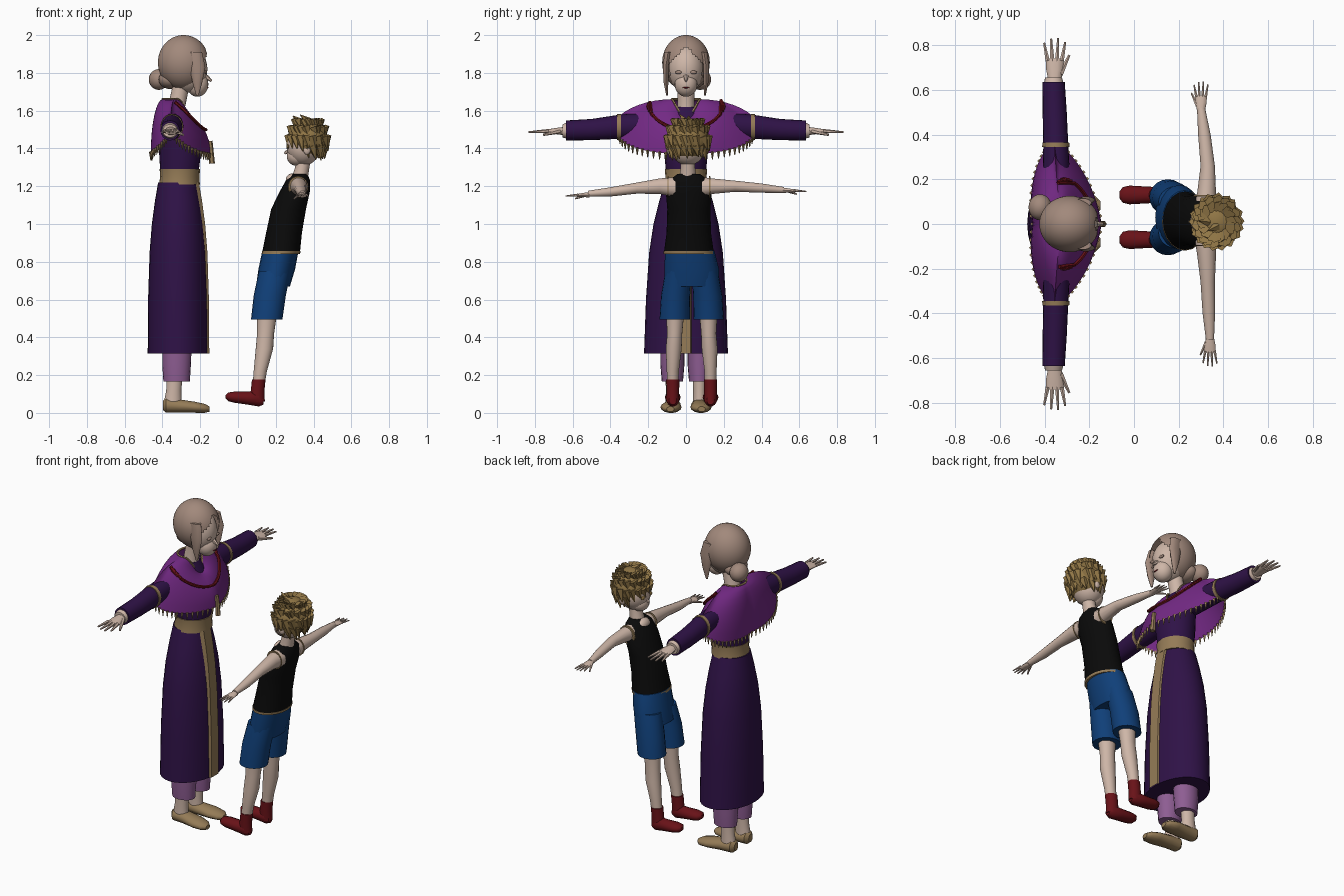
import bpy, bmesh, random
from math import sin, cos, pi
from mathutils import Vector, Matrix

random.seed(4)
if "Cube" in bpy.data.objects:
    bpy.data.objects.remove(bpy.data.objects["Cube"])


def material(name, *rgb):
    m = bpy.data.materials.new(name)
    m.use_nodes = True
    m.diffuse_color = (*rgb, 1)
    m.node_tree.nodes["Principled BSDF"].inputs["Base Color"].default_value = (*rgb, 1)
    return m


skin = material("skin", .62, .47, .39)
ash = material("ash_brown_hair", .36, .25, .2)
plum = material("dark_plum", .028, .006, .062)
violet = material("violet", .17, .022, .23)
gold = material("dull_gold", .3, .2, .095)
red = material("dark_red", .14, .006, .009)
mauve = material("mauve", .27, .11, .29)
black = material("black", .003, .003, .003)
blue = material("blue", .005, .05, .19)
blond = material("dark_blond_hair", .28, .18, .06)


def finish(name, bm, mat):
    bmesh.ops.recalc_face_normals(bm, faces=bm.faces)
    mesh = bpy.data.meshes.new(name)
    bm.to_mesh(mesh)
    bm.free()
    mesh.materials.append(mat)
    ob = bpy.data.objects.new(name, mesh)
    bpy.context.collection.objects.link(ob)
    bpy.ops.object.select_all(action="DESELECT")
    ob.select_set(True)
    bpy.context.view_layer.objects.active = ob
    bpy.ops.object.shade_smooth_by_angle(angle=.7)
    return ob


def skin_rows(bm, rows, closed=True):
    for low, high in zip(rows, rows[1:]):
        n = len(low)
        for i in range(n if closed else n - 1):
            j = (i + 1) % n
            bm.faces.new((low[i], low[j], high[j], high[i]))


def loft(name, mat, rings, axis="z", n=20):
    """Elliptical rings (x, y, z, a, b) joined along an axis."""
    bm = bmesh.new()
    rows = []
    for x, y, z, a, b in rings:
        row = []
        for i in range(n):
            u, v = a * cos(2 * pi * i / n), b * sin(2 * pi * i / n)
            off = {"z": (u, v, 0), "y": (u, 0, v), "x": (0, u, v)}[axis]
            row.append(bm.verts.new(Vector((x, y, z)) + Vector(off)))
        rows.append(row)
    skin_rows(bm, rows)
    bm.faces.new(rows[0])
    bm.faces.new(rows[-1])
    return finish(name, bm, mat)


def ball(name, mat, centre, radii, hole=None, seg=24):
    bm = bmesh.new()
    bmesh.ops.create_uvsphere(bm, u_segments=seg, v_segments=seg * 2 // 3, radius=1,
                              matrix=Matrix.Translation(centre) @ Matrix.Diagonal((*radii, 1)))
    if hole:
        gone = [f for f in bm.faces if hole(f.calc_center_median())]
        bmesh.ops.delete(bm, geom=gone, context="FACES")
    return finish(name, bm, mat)


def sticks(name, mat, items, n=6):
    """Tapered rods from p to q, all in one mesh."""
    bm = bmesh.new()
    for p, q, r, tip in items:
        p, q = Vector(p), Vector(q)
        turn = (q - p).to_track_quat("Z", "Y").to_matrix().to_4x4()
        bmesh.ops.create_cone(bm, cap_ends=True, segments=n, radius1=r, radius2=tip, depth=(q - p).length,
                              matrix=Matrix.Translation((p + q) / 2) @ turn)
    return finish(name, bm, mat)


def hand(name, x, y, z, s, front, k):
    """Palm, four fingers and a thumb reaching along s * y."""
    loft(name + "_palm", skin, [(x, y, z, .028 * k, .024 * k), (x, y + s * .05 * k, z, .038 * k, .017 * k),
                                (x, y + s * .1 * k, z - .004, .04 * k, .013 * k)], "y", 10)
    rods = []
    for i in range(4):
        o = (i - 1.5) * .021 * k
        reach = (.2 - abs(i - 1.6) * .018) * k
        rods.append(((x + o, y + s * .09 * k, z), (x + o * 1.5, y + s * reach, z - .006), .011 * k, .005 * k))
    rods.append(((x + front * .025 * k, y + s * .03 * k, z), (x + front * .065 * k, y + s * .115 * k, z - .02),
                 .014 * k, .006 * k))
    sticks(name + "_fingers", skin, rods)


# Woman: robe, belt and bodice
robe = [(.315, .16, .222), (.6, .158, .212), (.85, .15, .195), (1, .138, .172), (1.12, .122, .142), (1.22, .105, .112)]
loft("robe_skirt", plum, [(-.318, 0, z, a, b) for z, a, b in robe], n=28)
loft("belt", gold, [(-.31, 0, 1.21, .108, .115), (-.308, 0, 1.25, .104, .109), (-.308, 0, 1.29, .107, .112)])
loft("bodice", plum, [(-.31, 0, 1.28, .102, .106), (-.305, 0, 1.42, .115, .12), (-.33, 0, 1.55, .085, .12),
                      (-.335, 0, 1.62, .055, .08)])
bm = bmesh.new()
skin_rows(bm, [[bm.verts.new((-.318 + a + dx, y, z)) for dx, y in ((-.012, -.06), (.006, -.045), (.006, .025), (-.004, .03))]
               for z, a, b in robe], False)
finish("robe_front_trim", bm, gold)


# Woman: shawl with fringe
def shawl_point(t, s):
    c, w = cos(t), sin(t)
    neck = Vector((-.335 + .065 * c, .075 * w, 1.66 - .1 * max(0, c) ** 3))
    hem = Vector((-.3 - .055 * abs(w) + .155 * c * abs(c) ** .4, .365 * w, 1.56 - .19 * abs(c) ** .5))
    h, d = sin(s * pi / 2), 1 - cos(s * pi / 2)
    return Vector((neck.x + (hem.x - neck.x) * h, neck.y + (hem.y - neck.y) * (h + s) / 2, neck.z + (hem.z - neck.z) * d))


N = 64
angles = [2 * pi * i / N for i in range(N)]
bm = bmesh.new()
skin_rows(bm, [[bm.verts.new(shawl_point(t, j / 8)) for t in angles] for j in range(9)])
finish("shawl", bm, violet)
fringe = []
for t in angles:
    p = shawl_point(t, 1)
    fringe.append((p + Vector((0, 0, .006)), p - Vector((0, 0, .035)), .009, .002))
sticks("shawl_fringe", gold, fringe, 4)
sticks("shawl_neck_trim", gold, [(shawl_point(a, 0), shawl_point(b, 0), .007, .007)
                                 for a, b in zip(angles, angles[1:] + angles[:1])], 5)
beads = [shawl_point(t, .3 + .25 * max(0, cos(t))) + Vector((.005, 0, .006)) for t in angles if cos(t) > 0]
beads.sort(key=lambda p: p.y)
sticks("red_necklace", red, [(a, b, .009, .009) for a, b in zip(beads, beads[1:])])
sticks("shawl_clasp", gold, [((-.147, 0, 1.44), (-.138, 0, 1.32), .012, .016)])

# Woman: arms, legs and shoes
for s, side in ((1, "left"), (-1, "right")):
    loft(side + "_sleeve", plum, [(-.345, s * .09, 1.53, .065, .07), (-.35, s * .35, 1.515, .056, .064),
                                  (-.355, s * .5, 1.5, .054, .056), (-.36, s * .635, 1.495, .05, .053)], "y")
    loft(side + "_sleeve_band", gold, [(-.35, s * .345, 1.514, .061, .069), (-.35, s * .365, 1.513, .06, .068)], "y")
    loft(side + "_cuff", skin, [(-.36, s * .62, 1.495, .046, .047), (-.36, s * .655, 1.493, .038, .034)], "y")
    hand("woman_" + side + "_hand", -.355, s * .64, 1.492, s, 1, 1)
    y = s * .072
    loft(side + "_trouser_leg", mauve, [(-.325, y, .165, .07, .056), (-.325, y, .26, .076, .064), (-.32, y, .5, .08, .064)])
    loft("woman_" + side + "_ankle", skin, [(-.345, y, .05, .048, .036), (-.34, y, .12, .04, .034), (-.335, y, .2, .042, .038)])
    loft(side + "_shoe", gold, [(-.398, y, .04, .02, .025), (-.38, y, .04, .042, .04), (-.31, y, .036, .046, .036),
                                (-.23, y * 1.1, .03, .056, .03), (-.175, y * 1.15, .024, .045, .024),
                                (-.15, y * 1.15, .02, .02, .014)], "x", 14)

# Woman: head and hair
loft("woman_neck", skin, [(-.33, 0, 1.52, .07, .065), (-.325, 0, 1.62, .045, .045), (-.3, 0, 1.74, .045, .045)])
ball("woman_head", skin, (-.262, 0, 1.82), (.1, .094, .125))
ball("woman_jaw", skin, (-.215, 0, 1.74), (.058, .06, .066))
sticks("woman_nose", skin, [((-.17, 0, 1.78), (-.14, 0, 1.757), .014, .006)])
ball("woman_hair", ash, (-.288, 0, 1.855), (.136, .126, .145),
     lambda p: p.x > -.225 and abs(p.y) < min(.085, .9 * (1.945 - p.z)), 48)
for s, side in ((1, "left"), (-1, "right")):
    loft("woman_" + side + "_lock", ash, [(-.215, s * .1, 1.68, .006, .005), (-.215, s * .106, 1.75, .026, .013),
                                          (-.215, s * .107, 1.83, .042, .016), (-.23, s * .095, 1.91, .04, .02)], n=10)
    ball("woman_" + side + "_eye", ash, (-.171, s * .039, 1.803), (.008, .02, .009), seg=12)
ball("woman_lips", red, (-.162, 0, 1.722), (.007, .018, .004), seg=12)
ball("hair_bun", ash, (-.42, .075, 1.765), (.052, .058, .055))
ball("hair_nape", ash, (-.36, .02, 1.765), (.06, .08, .05))

# Boy: shorts, vest and legs, leaning back
loft("shorts_seat", blue, [(.185, .03, .67, .09, .145), (.205, .03, .76, .097, .145), (.225, .02, .86, .096, .13)])
loft("vest", black, [(.228, .015, .85, .1, .132), (.243, .015, .95, .095, .118), (.268, .015, 1.08, .092, .114),
                     (.3, .015, 1.17, .08, .122), (.318, .015, 1.235, .062, .1), (.328, .015, 1.265, .04, .06)])
loft("vest_hem", gold, [(.227, .015, .842, .102, .134), (.229, .015, .856, .102, .134)])
ball("vest_neckline", skin, (.285, .015, 1.232), (.032, .05, .035))
for s, side in ((1, "left"), (-1, "right")):
    y = .03 + s * .1
    loft(side + "_shorts_leg", blue, [(.152, .03 + s * .09, .495, .083, .08), (.168, .03 + s * .085, .62, .085, .077),
                                      (.195, .03 + s * .07, .75, .085, .07)])
    loft("boy_" + side + "_leg", skin, [(.107, y, .13, .031, .03), (.118, y, .22, .035, .032), (.14, y - s * .005, .34, .046, .042),
                                        (.146, y - s * .01, .42, .045, .04), (.155, y - s * .012, .55, .055, .05)])
    loft(side + "_sock_ankle", red, [(.1, y, .06, .042, .033), (.104, y, .12, .036, .034), (.11, y, .178, .036, .035)])
    loft(side + "_sock_foot", red, [(.135, y, .068, .02, .025), (.11, y, .075, .035, .042), (.05, y, .078, .038, .035),
                                    (-.02, y, .083, .042, .03), (-.05, y, .085, .035, .024), (-.065, y, .085, .015, .01)], "x", 14)
    drop = .02 if s < 0 else 0
    bend = -.03 if s > 0 else .01
    loft("boy_" + side + "_arm", skin, [(.32, .015 + s * .07, 1.195, .05, .055), (.325, s * .14, 1.2, .042, .042),
                                        (.33, s * .26, 1.2 - drop / 2, .032, .03), (.33 + bend / 2, s * .4, 1.19 - drop, .028, .025),
                                        (.33 + bend, s * .52, 1.18 - drop, .018, .016)], "y", 14)
    loft(side + "_armhole_trim", gold, [(.318, .015 + s * .108, 1.197, .054, .057), (.32, .015 + s * .114, 1.197, .052, .055)], "y")
    hand("boy_" + side + "_hand", .33 + bend, s * .51, 1.178 - drop * 1.2, s, -1, .66)
    ball("boy_" + side + "_ear", skin, (.365, .01 + s * .1, 1.395), (.02, .012, .028), seg=12)
    ball("boy_" + side + "_eye", blond, (.265, .01 + s * .036, 1.41), (.008, .016, .012), seg=12)

# Boy: head and tousled hair
loft("boy_neck", skin, [(.322, .01, 1.22, .045, .05), (.34, .01, 1.3, .038, .038), (.35, .01, 1.36, .04, .04)])
ball("boy_head", skin, (.347, .01, 1.41), (.09, .094, .1))
ball("boy_jaw", skin, (.31, .01, 1.36), (.052, .058, .052))
sticks("boy_nose", skin, [((.262, .01, 1.385), (.246, .01, 1.372), .011, .005)])
ball("boy_hair", blond, (.37, .01, 1.45), (.105, .113, .108),
     lambda p: p.z < 1.36 or (p.x < .33 and p.z < 1.44), 32)
tufts = []
for z, drop, spread in ((1.4, .06, .98), (1.45, .06, 1.06), (1.5, .05, 1.05), (1.535, .03, 1.1)):
    wide = (1 - ((z - 1.45) / .112) ** 2) ** .5 * .92
    for i in range(18):
        t = 2 * pi * (i + random.random() * .6) / 18
        if z < 1.45 and cos(t) < -.3:
            continue
        p = Vector((.37 + .105 * wide * cos(t), .01 + .113 * wide * sin(t), z + .015))
        q = Vector((.37 + .11 * wide * spread * cos(t + .2), .01 + .118 * wide * spread * sin(t + .2),
                    z - drop * random.uniform(.7, 1.1)))
        tufts.append((p, q, .028, .002))
tufts.append(((.33, .01, 1.54), (.29, .015, 1.572), .022, .002))
tufts.append(((.37, -.01, 1.545), (.33, -.03, 1.578), .022, .002))
sticks("boy_hair_tufts", blond, tufts, 5)
